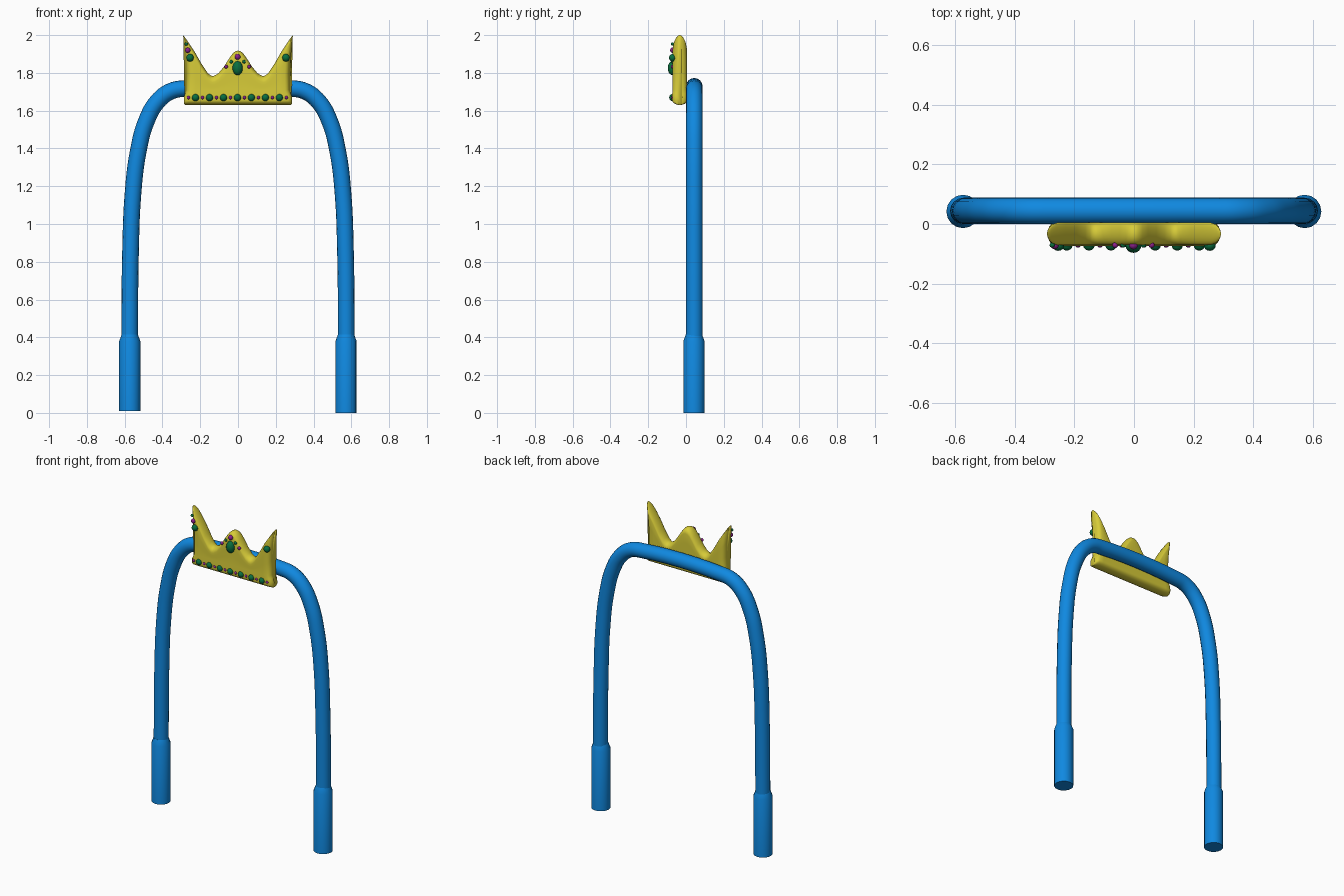
import bpy, bmesh, math

if "Cube" in bpy.data.objects:
    bpy.data.objects.remove(bpy.data.objects["Cube"])


def material(name, rgb):
    m = bpy.data.materials.new(name)
    m.diffuse_color = (*rgb, 1)
    m.use_nodes = True
    m.node_tree.nodes["Principled BSDF"].inputs["Base Color"].default_value = m.diffuse_color
    return m


BLUE = material("blue", (0.005, 0.25, 0.75))
GOLD = material("gold", (0.68, 0.60, 0.04))
GREEN = material("green", (0.003, 0.16, 0.05))
PURPLE = material("purple", (0.26, 0.015, 0.26))


def lerp(table, v):
    for (a, fa), (b, fb) in zip(table, table[1:]):
        if v <= b:
            return fa + (fb - fa) * max(0, (v - a) / (b - a))
    return table[-1][1]


def mesh_object(name, bm, mat, angle=50):
    bmesh.ops.recalc_face_normals(bm, faces=bm.faces)
    me = bpy.data.meshes.new(name)
    bm.to_mesh(me)
    bm.free()
    me.materials.append(mat)
    ob = bpy.data.objects.new(name, me)
    bpy.context.collection.objects.link(ob)
    bpy.ops.object.select_all(action='DESELECT')
    ob.select_set(True)
    bpy.context.view_layer.objects.active = ob
    bpy.ops.object.shade_smooth_by_angle(angle=math.radians(angle))
    return ob


# Arched tube
half = [(-0.573, 0.1), (-0.573, 0.45), (-0.569, 0.85), (-0.556, 1.16), (-0.529, 1.38),
        (-0.485, 1.545), (-0.425, 1.65), (-0.355, 1.703), (-0.27, 1.718)]
path = half + [(-x, z) for x, z in reversed(half)]
cu = bpy.data.curves.new("arch_tube", 'CURVE')
cu.dimensions = '3D'
cu.bevel_depth = 0.044
cu.bevel_resolution = 6
cu.resolution_u = 6
cu.use_fill_caps = True
sp = cu.splines.new('BEZIER')
sp.bezier_points.add(len(path) - 1)
for p, (x, z) in zip(sp.bezier_points, path):
    p.co = (x, 0.044, z)
    p.handle_left_type = p.handle_right_type = 'AUTO'
cu.materials.append(BLUE)
tube = bpy.data.objects.new("arch_tube", cu)
bpy.context.collection.objects.link(tube)
bpy.context.view_layer.objects.active = tube
tube.select_set(True)
bpy.ops.object.convert(target='MESH')
bpy.ops.object.shade_smooth_by_angle(angle=math.radians(50))

# Foot sleeves with tapered shoulders
for side, x, z0 in (("left", -0.573, 0.01), ("right", 0.572, 0.0)):
    bm = bmesh.new()
    rings = []
    for z, r in ((z0, 0.056), (0.38, 0.056), (0.415, 0.043)):
        rings.append([bm.verts.new((x + r * math.cos(a), 0.042 + r * math.sin(a), z))
                      for a in (math.tau * i / 16 for i in range(16))])
    for lo, hi in zip(rings, rings[1:]):
        for i in range(16):
            j = (i + 1) % 16
            bm.faces.new((lo[i], lo[j], hi[j], hi[i]))
    bm.faces.new(rings[0])
    bm.faces.new(rings[-1])
    mesh_object(side + "_foot_sleeve", bm, BLUE)

# Crown: rounded vertical slices (x, top height, thickness factor)
slices = [(-0.291, 2.0, 0.3), (-0.287, 1.995, 0.6), (-0.279, 1.982, 0.86), (-0.266, 1.958, 1),
          (-0.24, 1.912, 1), (-0.205, 1.848, 1), (-0.175, 1.803, 1), (-0.158, 1.788, 1),
          (-0.146, 1.783, 1), (-0.132, 1.786, 1), (-0.11, 1.799, 1), (-0.08, 1.832, 1),
          (-0.05, 1.876, 1), (-0.03, 1.902, 1), (-0.015, 1.914, 1), (0, 1.918, 1)]
slices += [(-x, z, t) for x, z, t in reversed(slices[:-1])]
width = [(1.63, 0.965), (1.642, 0.99), (1.67, 0.99), (1.69, 0.96), (1.71, 0.935),
         (1.78, 0.93), (1.9, 0.95), (2.0, 1.0)]
depth = [(1.69, 0.040), (1.71, 0.038)]
bm = bmesh.new()
rings = []
for x, top, t in slices:
    r = 0.033 * t
    side = [(math.cos(a), 1.63 + 0.025 * t * (1 - math.sin(a)))
            for a in (math.pi / 2 * (1 - i / 5) for i in range(6))]
    side += [(1, 1.672), (1, 1.69), (1, 1.71)]
    z1 = top - r
    side += [(1, 1.71 + (z1 - 1.71) * k / 3) for k in (1, 2)]
    side += [(math.cos(a), z1 + r * math.sin(a)) for a in (math.pi / 2 * i / 5 for i in range(6))]
    loop = [(-c, z) for c, z in side] + [(c, z) for c, z in reversed(side[1:-1])]
    rings.append([bm.verts.new((x * lerp(width, z), -0.033 + c * t * lerp(depth, z), z))
                  for c, z in loop])
n = len(rings[0])
for a, b in zip(rings, rings[1:]):
    for i in range(n):
        j = (i + 1) % n
        bm.faces.new((a[i], a[j], b[j], b[i]))
bm.faces.new(rings[0])
bm.faces.new(rings[-1])
mesh_object("crown", bm, GOLD, 60)


# Gems
def gem(name, x, z, r, mat, tall=1.0):
    bm = bmesh.new()
    bmesh.ops.create_uvsphere(bm, u_segments=16, v_segments=10, radius=r)
    bmesh.ops.scale(bm, vec=(1, 0.95, tall), verts=bm.verts)
    bmesh.ops.translate(bm, vec=(x, -0.071, z), verts=bm.verts)
    mesh_object(name, bm, mat, 60)


for i in range(-3, 4):
    gem("band_green_gem", -0.003 + i * 0.074, 1.669, 0.019, GREEN)
for i in range(8):
    gem("band_purple_gem", -0.003 + (i - 3.5) * 0.074, 1.669, 0.009, PURPLE)
gem("centre_oval_gem", -0.002, 1.825, 0.027, GREEN, 1.38)
gem("centre_top_gem", -0.002, 1.885, 0.015, PURPLE)
for s in (-1, 1):
    gem("centre_small_green_gem", -0.002 + s * 0.034, 1.859, 0.009, GREEN)
    gem("centre_small_purple_gem", -0.002 + s * 0.061, 1.833, 0.010, PURPLE)
    gem("spike_green_gem", s * 0.254, 1.88, 0.020, GREEN)
gem("spike_purple_gem", -0.266, 1.92, 0.014, PURPLE)
gem("spike_tip_gem", -0.274, 1.953, 0.009, GREEN)
